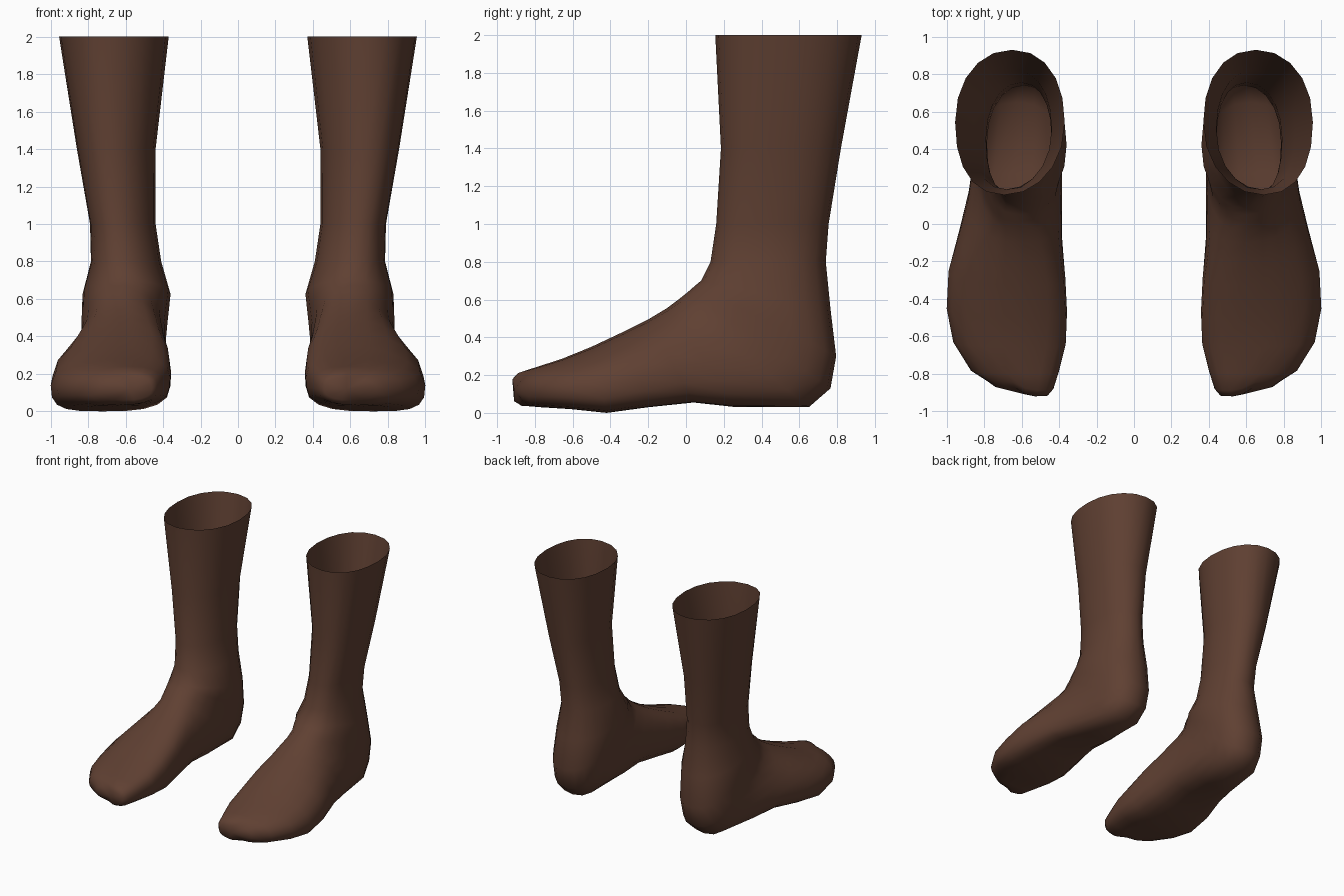
import bpy, bmesh, math

if "Cube" in bpy.data.objects:
    bpy.data.objects.remove(bpy.data.objects["Cube"])

skin = bpy.data.materials.new("brown skin")
skin.diffuse_color = (0.115, 0.051, 0.032, 1)
skin.use_nodes = True
skin.node_tree.nodes["Principled BSDF"].inputs["Base Color"].default_value = skin.diffuse_color

SEG = 20
# Cross-sections from the calf down to the ankle:
# front y, z | back y, z | inner x, outer x | sideways shift of the ridge
LEG = [
    (0.155, 2.0, 0.93, 2.0, 0.37, 0.955, 0.03),
    (0.185, 1.4, 0.82, 1.4, 0.44, 0.86, 0.03),
    (0.16, 1.0, 0.755, 1.0, 0.44, 0.79, 0.03),
    (0.13, 0.8, 0.74, 0.8, 0.41, 0.785, 0.03),
    (0.08, 0.7, 0.765, 0.55, 0.36, 0.83, 0.01),
]
# Cross-sections swinging round the heel and on to the toes (top point | sole point)
FOOT = [
    (0.05, 0.675, 0.795, 0.3, 0.375, 0.835, 0),
    (0.01, 0.64, 0.765, 0.13, 0.385, 0.835, 0),
    (-0.04, 0.6, 0.65, 0.03, 0.385, 0.85, -0.02),
    (-0.1, 0.555, 0.27, 0.03, 0.385, 0.89, -0.05),
    (-0.2, 0.495, 0.04, 0.055, 0.385, 0.935, -0.08),
    (-0.33, 0.43, -0.2, 0.03, 0.37, 0.99, -0.11),
    (-0.5, 0.35, -0.42, 0, 0.36, 1, -0.11),
    (-0.66, 0.285, -0.61, 0.02, 0.365, 0.965, -0.09),
    (-0.8, 0.24, -0.77, 0.03, 0.4, 0.87, -0.05),
    (-0.89, 0.215, -0.87, 0.035, 0.43, 0.79, -0.03),
    (-0.92, 0.18, -0.91, 0.06, 0.46, 0.74, -0.02),
]


def section_ring(bm, section, n):
    """Rounded cross-section in the plane between a front/top and a back/sole point."""
    fy, fz, by, bz, xi, xo, shift = section
    bulge = 1 + 3 * max(0, -shift)          # widest part sits lower on the foot
    ring = []
    for i in range(SEG):
        a = 2 * math.pi * i / SEG
        c, s = math.cos(a), math.sin(a)
        u = math.copysign(abs(c) ** (2 / n), c)
        v = math.copysign(abs(s) ** (2 / n), s)
        t = ((v + 1) / 2) ** bulge
        side = shift if v > 0 else -0.4 * shift
        x = (xi + xo) / 2 + u * (xo - xi) / 2 + side * v * v
        y, z = by + (fy - by) * t, bz + (fz - bz) * t
        # Small toes end behind the big toe
        if fy < -0.85:
            y += 0.045 * min(1, max(0, (x - 0.56) / 0.07))
        ring.append(bm.verts.new((x, y, z)))
    return ring


# Foot and lower leg, open at the top
bm = bmesh.new()
rings = [section_ring(bm, s, 2.15) for s in LEG]
rings += [section_ring(bm, s, 2.4) for s in FOOT]
for a, b in zip(rings, rings[1:]):
    for i in range(SEG):
        j = (i + 1) % SEG
        bm.faces.new((a[i], a[j], b[j], b[i]))

# Toe tip
tip = bm.verts.new((0.58, -0.91, 0.12))
for i in range(SEG):
    bm.faces.new((rings[-1][i], rings[-1][(i + 1) % SEG], tip))
bmesh.ops.recalc_face_normals(bm, faces=bm.faces[:])

mesh = bpy.data.meshes.new("bare_feet")
bm.to_mesh(mesh)
bm.free()
mesh.materials.append(skin)
feet = bpy.data.objects.new("bare_feet", mesh)
bpy.context.collection.objects.link(feet)
for poly in mesh.polygons:
    poly.use_smooth = True

# Matching foot on the other side
mirror = feet.modifiers.new("other_foot", 'MIRROR')
mirror.use_axis = (True, False, False)
